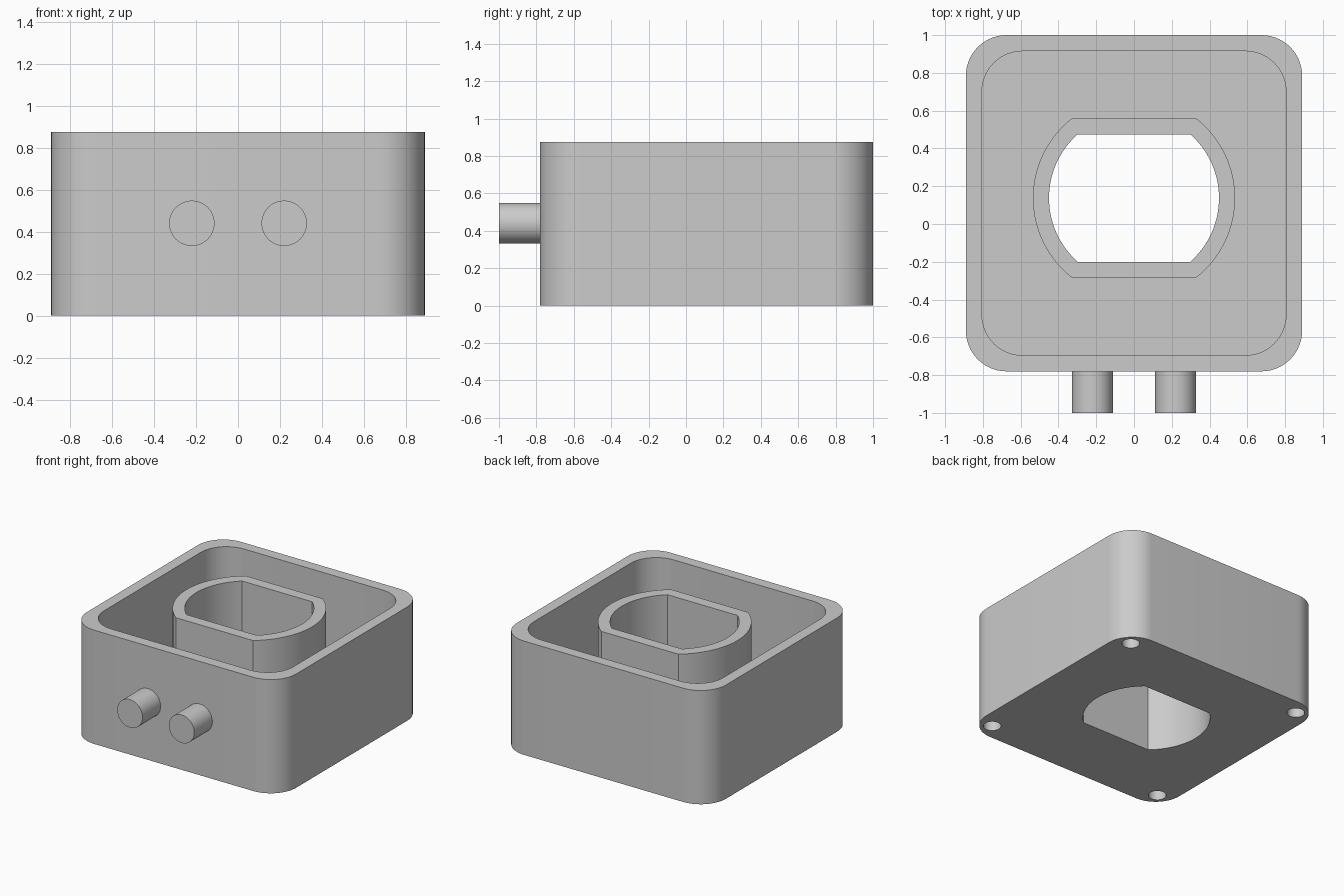
import bpy, bmesh, math
from mathutils import Matrix

cube = bpy.data.objects.get("Cube")
if cube:
    bpy.data.objects.remove(cube, do_unlink=True)

HEIGHT, WALL, FLOOR, RADIUS = 0.875, 0.085, 0.11, 0.215
HALF, MID_Y, BORE_Y = 0.89, 0.11, 0.1375

grey = bpy.data.materials.new("light_grey")
grey.use_nodes = True
grey.diffuse_color = (0.6, 0.6, 0.6, 1)
grey.node_tree.nodes["Principled BSDF"].inputs["Base Color"].default_value = (0.6, 0.6, 0.6, 1)


def rounded_square(half, radius, steps=14):
    pts = []
    for k, (sx, sy) in enumerate([(1, 1), (-1, 1), (-1, -1), (1, -1)]):
        for i in range(steps + 1):
            a = math.pi / 2 * (k + i / steps)
            pts.append((sx * (half - radius) + radius * math.cos(a),
                        MID_Y + sy * (half - radius) + radius * math.sin(a)))
    return pts


def flatted_circle(radius, flat, steps=32):
    limit = math.asin(flat / radius)
    pts = []
    for start in (0, math.pi):
        for i in range(steps + 1):
            a = start - limit + 2 * limit * i / steps
            pts.append((radius * math.cos(a), BORE_Y + radius * math.sin(a)))
    return pts


def circle(x, y, radius, steps=40):
    return [(x + radius * math.cos(math.tau * i / steps),
             y + radius * math.sin(math.tau * i / steps)) for i in range(steps)]


def prism(name, outline, low, high):
    bm = bmesh.new()
    base = bm.faces.new([bm.verts.new((x, y, low)) for x, y in outline])
    top = bmesh.ops.extrude_face_region(bm, geom=[base])["geom"]
    bmesh.ops.translate(bm, vec=(0, 0, high - low),
                        verts=[v for v in top if isinstance(v, bmesh.types.BMVert)])
    bmesh.ops.recalc_face_normals(bm, faces=bm.faces)
    mesh = bpy.data.meshes.new(name)
    bm.to_mesh(mesh)
    bm.free()
    mesh.materials.append(grey)
    obj = bpy.data.objects.new(name, mesh)
    bpy.context.collection.objects.link(obj)
    return obj


def select(obj):
    bpy.ops.object.select_all(action='DESELECT')
    obj.select_set(True)
    bpy.context.view_layer.objects.active = obj


def combine(target, tool, operation):
    select(target)
    mod = target.modifiers.new("cut", 'BOOLEAN')
    mod.operation, mod.solver, mod.object = operation, 'EXACT', tool
    bpy.ops.object.modifier_apply(modifier=mod.name)
    bpy.data.objects.remove(tool, do_unlink=True)


def smooth(obj):
    select(obj)
    bpy.ops.object.shade_smooth_by_angle(angle=math.radians(30))


# Open tray with rounded corners
body = prism("housing", rounded_square(HALF, RADIUS), 0, HEIGHT)
combine(body, prism("cavity", rounded_square(HALF - WALL, RADIUS), FLOOR, 1), 'DIFFERENCE')

# Central collar and the bore through it
combine(body, prism("collar", flatted_circle(0.535, 0.4225), FLOOR / 2, HEIGHT), 'UNION')
combine(body, prism("bore", flatted_circle(0.45, 0.3375), -0.1, 1), 'DIFFERENCE')

# Blind screw holes in the underside corners
for sx in (-1, 1):
    for sy in (-1, 1):
        hole = prism("screw_hole", circle(sx * 0.763, MID_Y + sy * 0.763, 0.063), -0.1, FLOOR - 0.01)
        combine(body, hole, 'DIFFERENCE')
smooth(body)

# Round pegs on the front wall
for side, x in (("right", -0.22), ("left", 0.22)):
    peg = prism("peg_" + side, circle(0, 0, 0.108, 48), 0.75, 1)
    peg.data.transform(Matrix.Translation((x, 0, 0.44)) @ Matrix.Rotation(math.pi / 2, 4, 'X'))
    smooth(peg)
